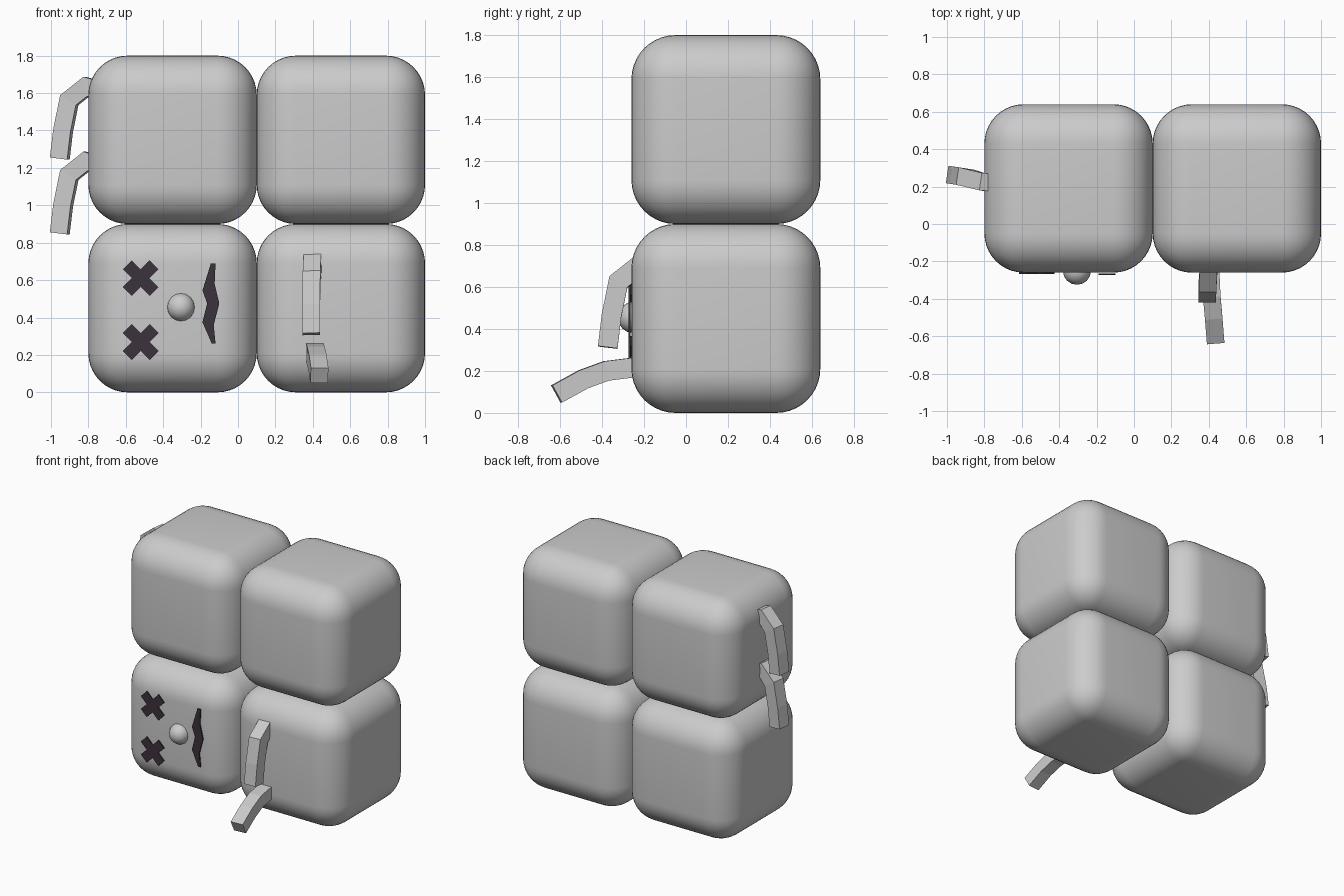
import bpy, bmesh, math
from mathutils import Vector

cube = bpy.data.objects.get("Cube")
if cube:
    bpy.data.objects.remove(cube, do_unlink=True)


def material(name, colour):
    m = bpy.data.materials.new(name)
    m.use_nodes = True
    m.diffuse_color = colour
    m.node_tree.nodes["Principled BSDF"].inputs["Base Color"].default_value = colour
    return m


grey = material("light grey", (0.6, 0.6, 0.6, 1))
dark = material("dark plum", (0.045, 0.032, 0.045, 1))


def add_object(name, bm, mat, smooth=False):
    bmesh.ops.recalc_face_normals(bm, faces=bm.faces)
    for f in bm.faces:
        f.smooth = smooth
    mesh = bpy.data.meshes.new(name)
    bm.to_mesh(mesh)
    bm.free()
    mesh.materials.append(mat)
    ob = bpy.data.objects.new(name, mesh)
    bpy.context.collection.objects.link(ob)
    return ob


def block(name, x, z):
    bm = bmesh.new()
    bmesh.ops.create_cube(bm, size=0.9)
    ob = add_object(name, bm, grey, True)
    ob.location = (x, 0.19, z)
    bevel = ob.modifiers.new("Rounding", "BEVEL")
    bevel.width = 0.21
    bevel.segments = 10


def plate(name, outline, back, front):
    """Thin dark plate from an x-z outline."""
    bm = bmesh.new()
    face = bm.faces.new([bm.verts.new((x, back, z)) for x, z in outline])
    ext = bmesh.ops.extrude_face_region(bm, geom=[face])["geom"]
    for v in ext:
        if isinstance(v, bmesh.types.BMVert):
            v.co.y = front
    return add_object(name, bm, dark)


def limb(name, path, side, half=0.047):
    """Square bar mitred along a bent path; side is its width direction."""
    pts = [Vector(p) for p in path]
    side = Vector(side).normalized()
    bm = bmesh.new()
    rings = []
    for i, p in enumerate(pts):
        before = (p - pts[max(i - 1, 0)]).normalized()
        after = (pts[min(i + 1, len(pts) - 1)] - p).normalized()
        tangent = (before + after).normalized()
        cos = max(tangent.dot(before), tangent.dot(after))
        up = tangent.cross(side).normalized() * half / cos
        w = side * half
        rings.append([bm.verts.new(p + a * w + b * up)
                      for a, b in ((-1, -1), (1, -1), (1, 1), (-1, 1))])
    for r, s in zip(rings, rings[1:]):
        for k in range(4):
            n = (k + 1) % 4
            bm.faces.new((r[k], r[n], s[n], s[k]))
    bm.faces.new(rings[0])
    bm.faces.new(rings[-1])
    add_object(name, bm, grey)


# Four rounded blocks
for side, x in (("right", -0.35), ("left", 0.55)):
    for level, z in (("lower", 0.45), ("upper", 1.35)):
        block(f"{level}_{side}_block", x, z)

# Crossed eyes
arm, w = 0.102, 0.034
cross = [(w, w), (w, arm), (-w, arm), (-w, w), (-arm, w), (-arm, -w),
         (-w, -w), (-w, -arm), (w, -arm), (w, -w), (arm, -w), (arm, w)]
c = math.sqrt(0.5)
for name, z in (("upper_eye", 0.61), ("lower_eye", 0.27)):
    plate(name, [(-0.52 + c * (a - b), z + c * (a + b)) for a, b in cross],
          -0.259, -0.268)

# Wavy mouth
plate("mouth", [(-0.145, 0.69), (-0.19, 0.545), (-0.165, 0.475), (-0.19, 0.375),
                (-0.14, 0.26), (-0.12, 0.26), (-0.13, 0.36), (-0.10, 0.475),
                (-0.125, 0.58), (-0.12, 0.69)], -0.264, -0.273)

# Round nose
bm = bmesh.new()
bmesh.ops.create_uvsphere(bm, u_segments=16, v_segments=8, radius=0.075)
nose = add_object("nose", bm, grey, True)
nose.location = (-0.305, -0.25, 0.455)

# Drooping limbs: (outward distance, height, sideways drift)
droop = [(-0.08, 1.61, 0.22), (0.01, 1.635, 0.225), (0.102, 1.562, 0.25),
         (0.135, 1.40, 0.255), (0.153, 1.25, 0.258)]
for name, drop in (("upper_side_limb", 0), ("lower_side_limb", 0.4)):
    limb(name, [(-0.8 - d, y, z - drop) for d, z, y in droop], (0.15, 1, 0))
limb("front_upper_limb",
     [(0.18 + y * 0.0 + 0.22 - 0.06 * d, -0.22 - d, z - 0.938) for d, z, y in droop],
     (1, 0, 0.03))

# Limb reaching forward
limb("front_lower_limb", [(0.405, -0.18, 0.215), (0.41, -0.26, 0.215), (0.415, -0.38, 0.2),
                          (0.425, -0.49, 0.16), (0.435, -0.617, 0.09)], (1, 0.08, 0))
